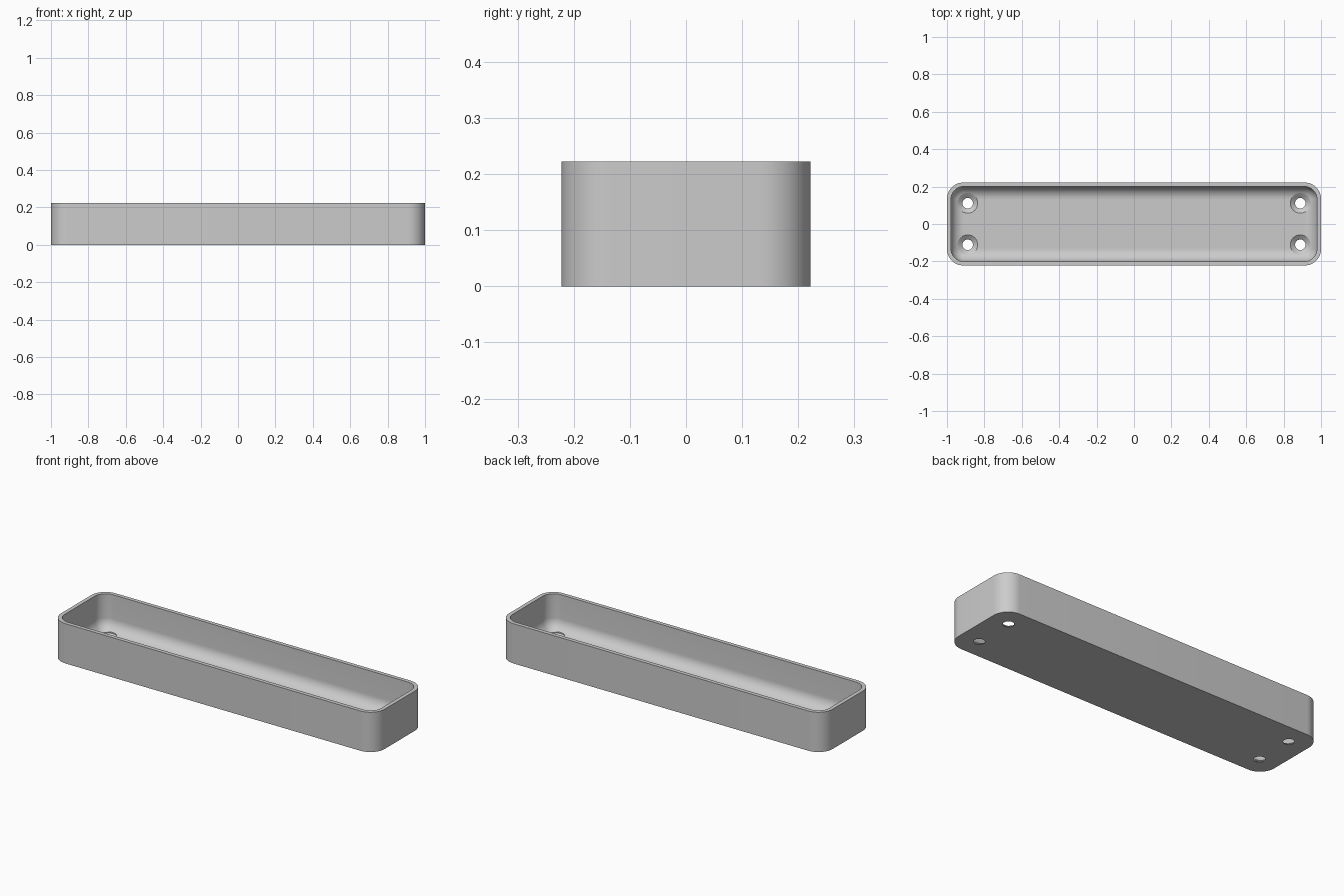
import bpy, bmesh, math

if "Cube" in bpy.data.objects:
    bpy.data.objects.remove(bpy.data.objects["Cube"])

HX, HY, H = 1.0, 0.222, 0.222     # half length, half width, height
R_OUT, WALL, FLOOR = 0.089, 0.022, 0.022
R_IN = R_OUT - WALL
SEG = 12                          # steps per rounded corner

gray = bpy.data.materials.new("plain gray")
gray.diffuse_color = (0.6, 0.6, 0.6, 1)
gray.use_nodes = True
gray.node_tree.nodes["Principled BSDF"].inputs["Base Color"].default_value = gray.diffuse_color


def new_object(name, bm):
    bmesh.ops.recalc_face_normals(bm, faces=bm.faces)
    mesh = bpy.data.meshes.new(name)
    bm.to_mesh(mesh)
    bm.free()
    mesh.materials.append(gray)
    ob = bpy.data.objects.new(name, mesh)
    bpy.context.collection.objects.link(ob)
    return ob


def rounded_ring(bm, r, z):
    """Rounded rectangle whose corner arcs share the outer corner centres."""
    verts = []
    corners = [(1, 1), (-1, 1), (-1, -1), (1, -1)]
    for q, (sx, sy) in enumerate(corners):
        for i in range(SEG + 1):
            a = (q + i / SEG) * math.pi / 2
            verts.append(bm.verts.new((sx * (HX - R_OUT) + r * math.cos(a),
                                       sy * (HY - R_OUT) + r * math.sin(a), z)))
    return verts


def circle_ring(bm, cx, cy, r, z, n=40):
    return [bm.verts.new((cx + r * math.cos(2 * math.pi * i / n),
                          cy + r * math.sin(2 * math.pi * i / n), z)) for i in range(n)]


def skin(bm, rings):
    """Bridge successive rings and cap both ends."""
    for a, b in zip(rings, rings[1:]):
        n = len(a)
        for i in range(n):
            j = (i + 1) % n
            bm.faces.new((a[i], a[j], b[j], b[i]))
    bm.faces.new(rings[0])
    bm.faces.new(rings[-1])


# Tray: outer wall, rim, inner wall and rounded transition into the floor
bm = bmesh.new()
section = [(R_OUT, 0), (R_OUT, H), (R_IN, H)]
for i in range(SEG + 1):
    a = i / SEG * math.pi / 2
    section.append((R_IN * math.cos(a), FLOOR + R_IN * (1 - math.sin(a))))
skin(bm, [rounded_ring(bm, r, z) for r, z in section])
bmesh.ops.remove_doubles(bm, verts=bm.verts, dist=1e-5)
tray = new_object("tray", bm)

# Four countersunk screw holes
bm = bmesh.new()
hole = [(0.028, -0.05), (0.028, 0.002), (0.055, 0.0235), (0.055, 0.15)]
for sx in (-1, 1):
    for sy in (-1, 1):
        skin(bm, [circle_ring(bm, sx * 0.889, sy * 0.111, r, z) for r, z in hole])
cutter = new_object("screw_hole_cutter", bm)
cutter.hide_render = True

cut = tray.modifiers.new("screw holes", 'BOOLEAN')
cut.operation = 'DIFFERENCE'
cut.solver = 'EXACT'
cut.object = cutter

bpy.context.view_layer.objects.active = tray
tray.select_set(True)
cutter.select_set(False)
bpy.ops.object.modifier_apply(modifier=cut.name)
bpy.data.objects.remove(cutter)
bpy.ops.object.shade_smooth_by_angle(angle=math.radians(30))
